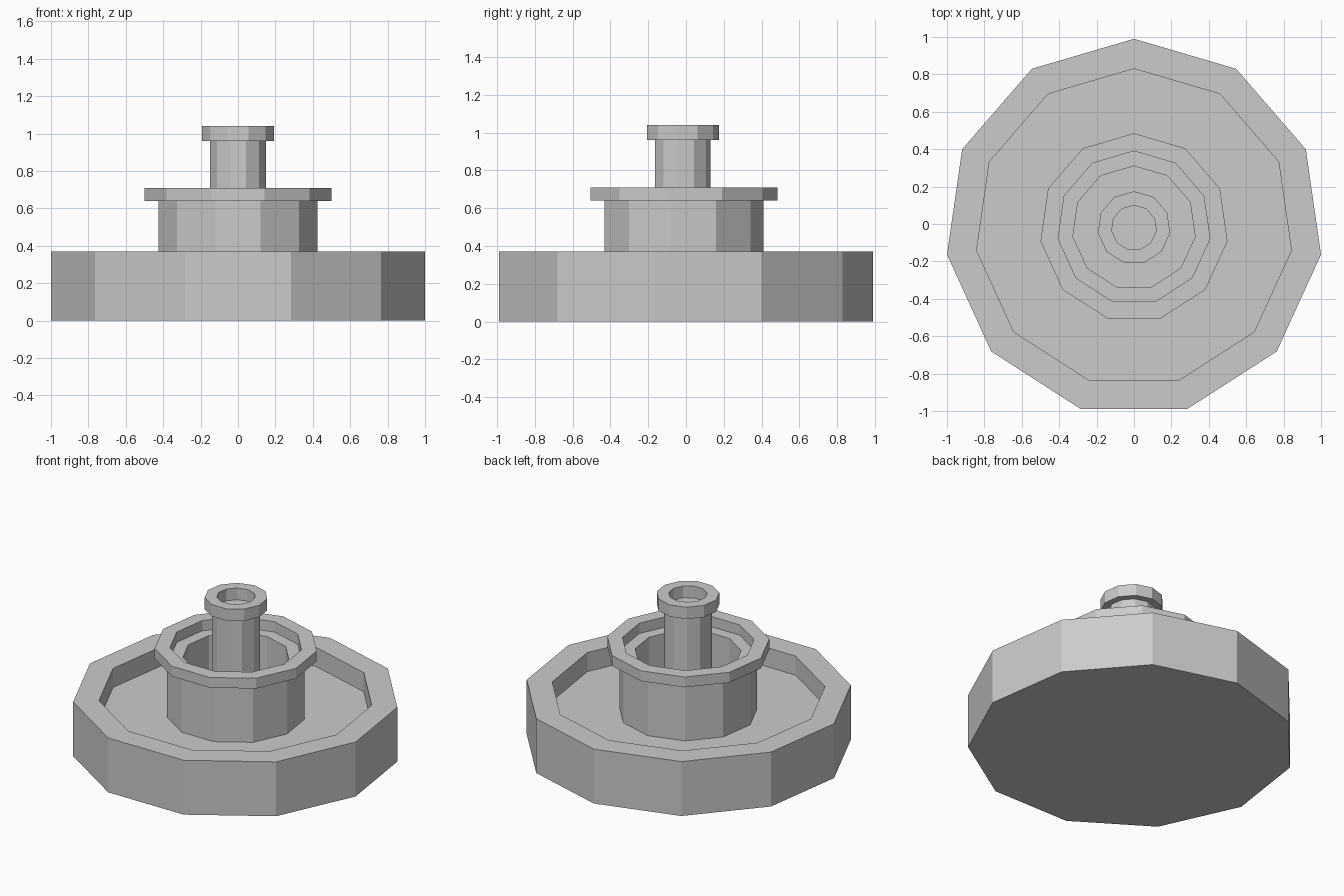
import bpy, bmesh
from math import sin, cos, pi

cube = bpy.data.objects.get("Cube")
if cube:
    bpy.data.objects.remove(cube)

SIDES = 11
CENTRE_Y = -0.02

stone = bpy.data.materials.new("grey_stone")
stone.use_nodes = True
GREY = (0.6, 0.6, 0.6, 1)
stone.diffuse_color = GREY
stone.node_tree.nodes["Principled BSDF"].inputs["Base Color"].default_value = GREY


def lathe(name, profile, closed=False):
    """Turn a (radius, z) profile into a faceted solid; open profiles are capped."""
    bm = bmesh.new()
    rings = []
    for r, z in profile:
        angles = [pi / 2 + 2 * pi * i / SIDES for i in range(SIDES)]
        rings.append([bm.verts.new((r * cos(a), r * sin(a), z)) for a in angles])
    pairs = list(zip(rings, rings[1:]))
    if closed:
        pairs.append((rings[-1], rings[0]))
    else:
        bm.faces.new(rings[0][::-1])
        bm.faces.new(rings[-1])
    for low, high in pairs:
        for i in range(SIDES):
            j = (i + 1) % SIDES
            bm.faces.new((low[i], low[j], high[j], high[i]))
    bmesh.ops.recalc_face_normals(bm, faces=bm.faces)
    mesh = bpy.data.meshes.new(name)
    bm.to_mesh(mesh)
    bm.free()
    mesh.materials.append(stone)
    obj = bpy.data.objects.new(name, mesh)
    obj.location.y = CENTRE_Y
    bpy.context.collection.objects.link(obj)
    return obj


FLOOR = 0.24

# Wide lower basin with a raised rim
lathe("lower_basin", [(1.01, 0), (1.01, 0.37), (0.85, 0.37), (0.85, FLOOR)])

# Hollow drum with an overhanging rim and an inner ledge
lathe("upper_basin", [(0.43, FLOOR), (0.43, 0.64), (0.505, 0.64), (0.505, 0.71),
                      (0.41, 0.71), (0.41, 0.64), (0.33, 0.64), (0.33, FLOOR)],
      closed=True)

# Central column with a recessed collar on top
lathe("column", [(0.15, FLOOR), (0.15, 0.96), (0.195, 0.96), (0.195, 1.04),
                 (0.12, 1.04), (0.12, 0.96)])
